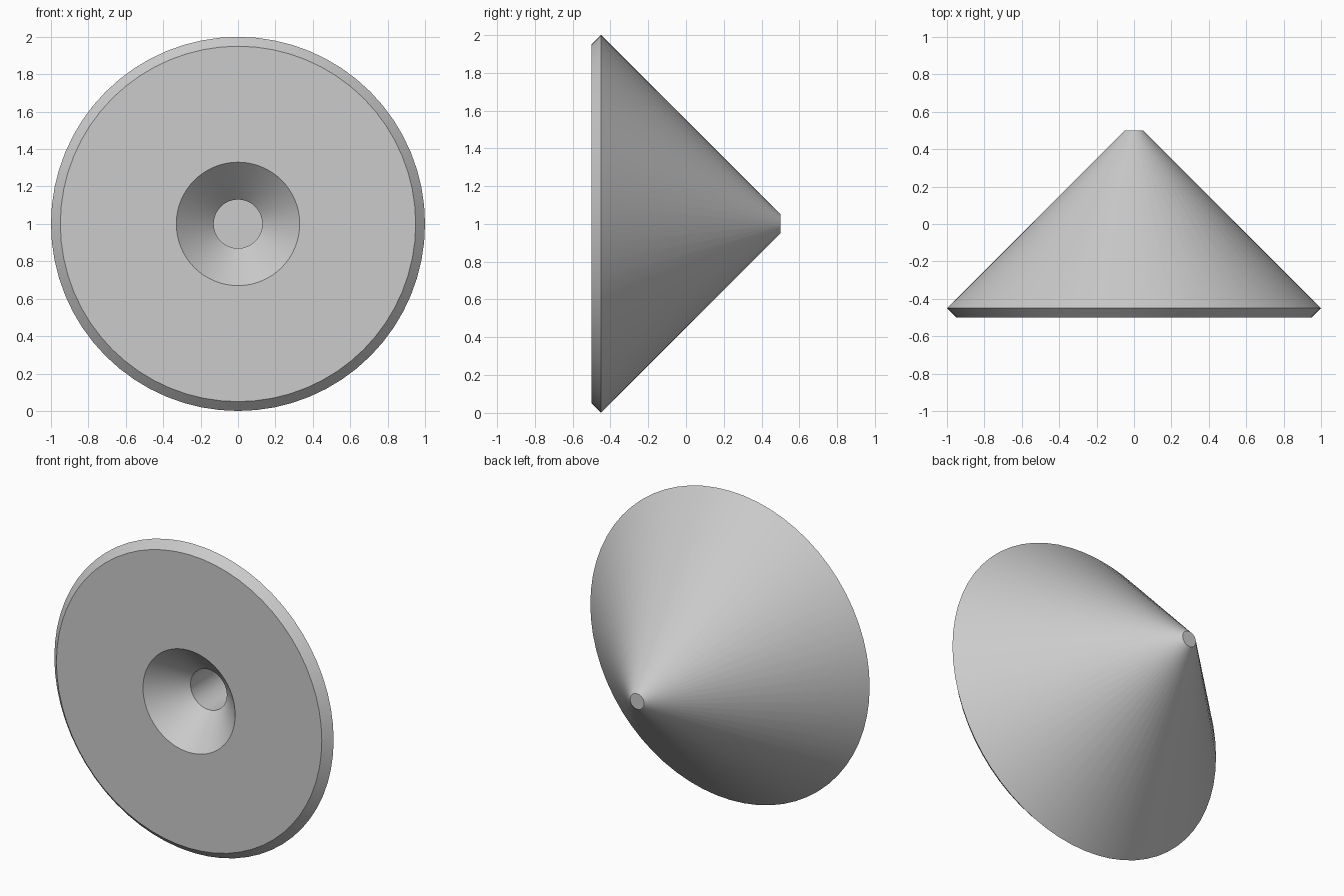
import bpy
import bmesh
from math import radians, tau
from mathutils import Matrix, Vector

SEGMENTS = 64

cube = bpy.data.objects.get("Cube")
if cube:
    bpy.data.objects.remove(cube, do_unlink=True)


def make_material(name, colour):
    mat = bpy.data.materials.new(name)
    mat.use_nodes = True
    mat.diffuse_color = colour
    mat.node_tree.nodes["Principled BSDF"].inputs["Base Color"].default_value = colour
    return mat


def lathe(name, profile, mat):
    """Spin (radius, y) points round the y axis and cap both ends flat."""
    bm = bmesh.new()
    rings = []
    for radius, y in profile:
        ring = []
        for i in range(SEGMENTS):
            turn = Matrix.Rotation(tau * i / SEGMENTS, 3, "Y")
            ring.append(bm.verts.new(turn @ Vector((radius, y, 0))))
        rings.append(ring)
    for a, b in zip(rings, rings[1:]):
        for i in range(SEGMENTS):
            j = (i + 1) % SEGMENTS
            bm.faces.new((a[i], a[j], b[j], b[i]))
    bm.faces.new(rings[0])
    bm.faces.new(rings[-1])
    bmesh.ops.recalc_face_normals(bm, faces=bm.faces)
    mesh = bpy.data.meshes.new(name)
    bm.to_mesh(mesh)
    bm.free()
    mesh.materials.append(mat)
    obj = bpy.data.objects.new(name, mesh)
    bpy.context.collection.objects.link(obj)
    return obj


grey = make_material("light grey", (0.6, 0.6, 0.6, 1))

# Cone body: bore floor, bore wall, countersink, front face, bevelled rim, blunt tip
body = lathe("cone_body", [
    (0.13, 0.2),
    (0.13, -0.3),
    (0.33, -0.5),
    (0.95, -0.5),
    (1.0, -0.45),
    (0.05, 0.5),
], grey)
body.location.z = 1

# Smooth round surfaces with crisp edges
bpy.ops.object.select_all(action="DESELECT")
body.select_set(True)
bpy.context.view_layer.objects.active = body
bpy.ops.object.shade_smooth_by_angle(angle=radians(30))
